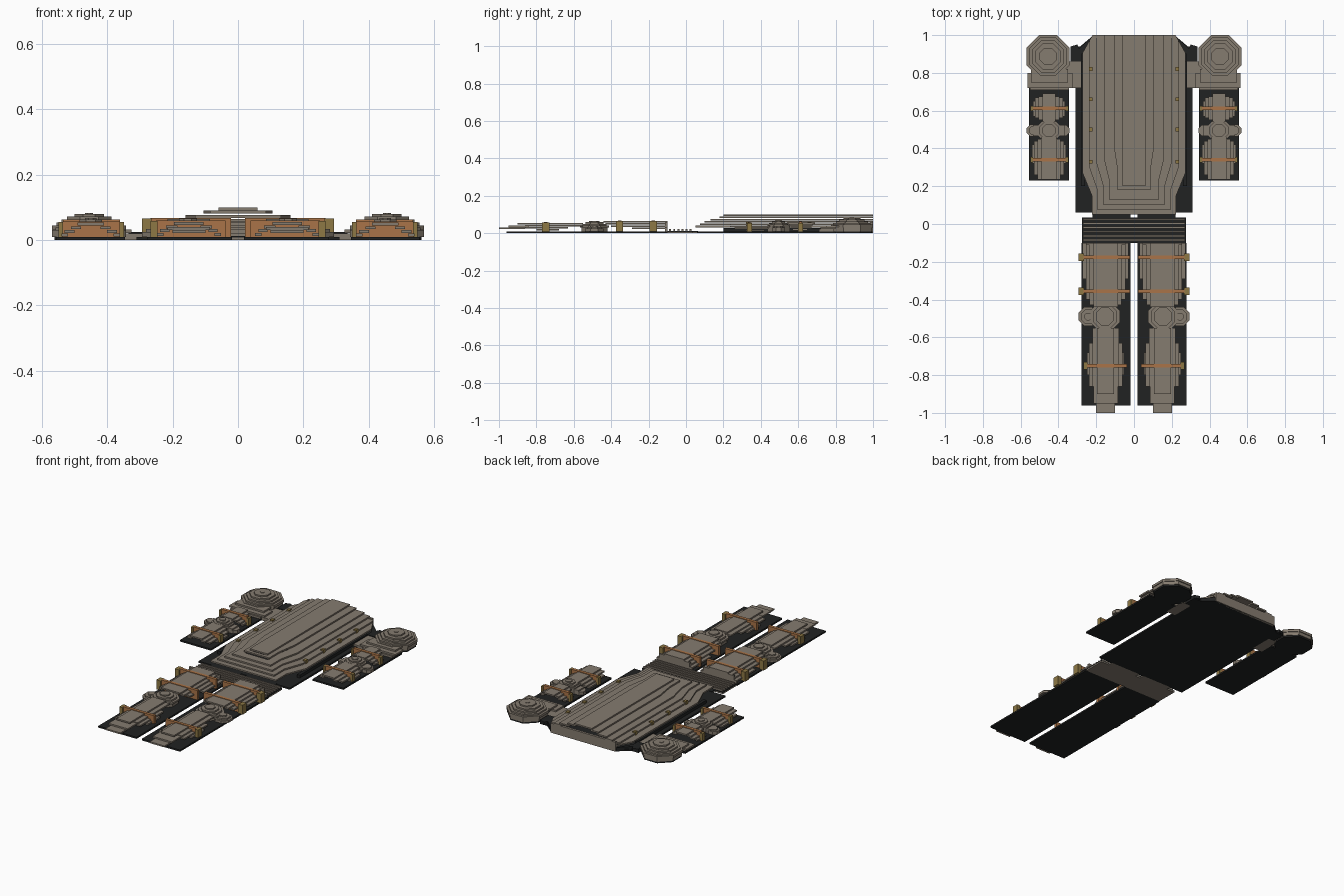
import bpy, bmesh, math


def mat(name, c):
    m = bpy.data.materials.new(name)
    m.diffuse_color = (*c, 1)
    return m


GREY = mat("armour grey", (0.235, 0.2, 0.16))
BLACK = mat("under suit black", (0.015, 0.016, 0.016))
ORANGE = mat("strap orange", (0.40, 0.175, 0.065))
GOLD = mat("buckle gold", (0.27, 0.19, 0.06))
T = 0.009  # plate thickness


def slab(bm, pts, z0, z1, s=1):
    """Extrude a flat outline between two heights; s=-1 mirrors it in x."""
    lo = [bm.verts.new((x * s, y, z0)) for x, y in pts]
    hi = [bm.verts.new((x * s, y, z1)) for x, y in pts]
    n = len(pts)
    bm.faces.new(lo[::-1])
    bm.faces.new(hi)
    for i in range(n):
        j = (i + 1) % n
        bm.faces.new((lo[i], lo[j], hi[j], hi[i]))


def rect(x0, x1, y0, y1):
    return [(x0, y0), (x1, y0), (x1, y1), (x0, y1)]


def octagon(cx, cy, a):
    r = a / math.cos(math.pi / 8)
    return [(cx + r * math.cos(math.pi * (2 * i + 1) / 8),
             cy + r * math.sin(math.pi * (2 * i + 1) / 8)) for i in range(8)]


def part(name, material, slabs, s=1):
    """One object from a list of (outline, bottom, top)."""
    bm = bmesh.new()
    for pts, z0, z1 in slabs:
        slab(bm, pts, z0, z1, s)
    bmesh.ops.recalc_face_normals(bm, faces=bm.faces)
    me = bpy.data.meshes.new(name)
    bm.to_mesh(me)
    bm.free()
    me.materials.append(material)
    ob = bpy.data.objects.new(name, me)
    bpy.context.collection.objects.link(ob)


def arch(cx, layers):
    """Stepped vaulted shell: top plate, then pairs of lower strips.
    layers: (half width, y0, y1, top z)"""
    out, prev = [], None
    for w, y0, y1, z in layers:
        if prev is None:
            out.append((rect(cx - w, cx + w, y0, y1), z - T, z))
        else:
            i = prev - 0.01
            out.append((rect(cx - w, cx - i, y0, y1), z - T, z))
            out.append((rect(cx + i, cx + w, y0, y1), z - T, z))
        prev = w
    return out


def dome(cx, cy, rings):
    return [(octagon(cx, cy, a), z0, z1) for a, z0, z1 in rings]


# ---- torso ----
half = [(0.31, 0.06), (0.31, 0.72), (0.295, 0.72), (0.295, 0.86), (0.335, 0.86),
        (0.335, 0.94), (0.285, 0.94), (0.22, 0.995)]
part("torso_backing", BLACK, [(half + [(-x, y) for x, y in half[::-1]], 0, 0.01)])

# stepped chest shell, each layer a U-shaped plate
shell = [(rect(-0.06, 0.06, 0.2, 1), 0.091, 0.1)]
steps = [(0.05, 0.105, 0.18, 0.2, 0.09), (0.095, 0.16, 0.13, 0.18, 0.077),
         (0.15, 0.198, 0.1, 0.15, 0.065), (0.188, 0.235, 0.075, 0.12, 0.053),
         (0.225, 0.272, 0.05, 0.1, 0.04)]
for xi, xo, y0, yi, z in steps:
    yo = 1 - max(0, xo - 0.22) * 1.8
    yn = 1 - max(0, xi - 0.22) * 1.8
    out = [(xo * 0.82, y0), (xo * 0.82, y0 + 0.1), (xo, y0 + 0.22), (xo, yo)]
    if yo < 1:
        out.append((0.22, 1) if xi < 0.22 else (xi, yn))
    inn = [(xi, yn)] if xi < 0.22 or yo == 1 else []
    inn += [(xi, y0 + 0.24), (xi * 0.82, y0 + 0.13), (xi * 0.82, yi)]
    h = out + inn
    shell.append((h + [(-x, y) for x, y in h[::-1]], z - T, z))
part("chest_shell", GREY, shell)
part("chest_end_wall", GREY, [(rect(-0.22, 0.22, 0.985, 1), 0, 0.058)])
part("chest_side_skirt", BLACK,
     [(rect(s * 0.27 - 0.01, s * 0.27 + 0.01, 0.2, 0.86), 0.008, 0.028) for s in (-1, 1)])
part("chest_rivets", GOLD, [(rect(s * 0.228 - 0.009, s * 0.228 + 0.009, y - 0.01, y + 0.01), 0.035, 0.061)
                            for s in (-1, 1) for y in (0.33, 0.5, 0.66, 0.82)])

# ---- belt ----
part("belt_plate", GREY, [(rect(-0.275, 0.275, -0.1, 0.035), 0, 0.007),
                          (rect(-0.22, -0.018, 0.03, 0.065), 0, 0.007),
                          (rect(0.018, 0.22, 0.03, 0.065), 0, 0.007)])
part("belt_cover", BLACK, [(rect(-0.275, 0.275, -0.1, 0.035), 0.007, 0.012),
                           (rect(-0.22, -0.018, 0.03, 0.065), 0.007, 0.012),
                           (rect(0.018, 0.22, 0.03, 0.065), 0.007, 0.012)])
part("belt_ribs", GREY, [(rect(-0.27, 0.27, y - 0.005, y + 0.005), 0.01, 0.022)
                         for y in (-0.085, -0.063, -0.041, -0.019, 0.003, 0.025)])

for s, side in ((-1, "left"), (1, "right")):
    # ---- shoulder ----
    part(side + "_shoulder_corner", BLACK, [([(0.22, 0.995), (0.275, 0.9), (0.275, 0.86), (0.335, 0.86),
                                              (0.335, 0.94), (0.3, 0.95), (0.29, 0.93)], 0.005, 0.024)], s)
    part(side + "_shoulder_link", GREY, [(rect(0.27, 0.36, 0.72, 0.86), 0, 0.02)], s)
    part(side + "_shoulder_backing", BLACK, [(octagon(0.455, 0.887, 0.105), 0, 0.01)], s)
    part(side + "_shoulder_dome", GREY, dome(0.455, 0.887, [
        (0.108, 0.01, 0.03), (0.113, 0.03, 0.045), (0.1, 0.045, 0.054), (0.085, 0.054, 0.063),
        (0.068, 0.063, 0.072), (0.045, 0.072, 0.08), (0.012, 0.08, 0.083)]), s)
    part(side + "_shoulder_skirt", GREY, [(rect(0.325, 0.565, 0.72, 0.8), 0.022, 0.032),
                                          (rect(0.345, 0.55, 0.71, 0.79), 0.01, 0.022),
                                          (rect(0.35, 0.545, 0.75, 0.82), 0.032, 0.042)], s)

    # ---- arm ----
    cx = 0.45
    part(side + "_arm_backing", BLACK, [(rect(0.345, 0.555, 0.23, 0.8), 0, 0.01)], s)
    part(side + "_upper_arm_shell", GREY, arch(cx, [
        (0.035, 0.54, 0.69, 0.058), (0.055, 0.55, 0.675, 0.048),
        (0.075, 0.56, 0.67, 0.036), (0.085, 0.57, 0.65, 0.024)]), s)
    part(side + "_forearm_shell", GREY, arch(cx, [
        (0.04, 0.235, 0.46, 0.053), (0.06, 0.235, 0.45, 0.042),
        (0.08, 0.26, 0.44, 0.031), (0.09, 0.32, 0.42, 0.02)]), s)
    part(side + "_elbow", GREY, dome(cx, 0.495, [
        (0.06, 0.01, 0.045), (0.05, 0.045, 0.054), (0.035, 0.054, 0.062), (0.018, 0.062, 0.067)])
        + [(rect(0.365, 0.535, 0.465, 0.525), 0.01, 0.038)]
        + dome(0.535, 0.495, [(0.033, 0.01, 0.03), (0.022, 0.03, 0.038)])
        + dome(0.372, 0.495, [(0.03, 0.01, 0.03)]), s)
    part(side + "_arm_straps", ORANGE, [(rect(0.36, 0.535, y - 0.009, y + 0.009), 0.008, z)
                                        for y, z in ((0.612, 0.062), (0.34, 0.057))], s)
    part(side + "_arm_buckles", GOLD, [(rect(x, x + 0.014, y - 0.014, y + 0.014), 0.008, 0.055)
                                       for x in (0.348, 0.535) for y in (0.612, 0.34)], s)

    # ---- leg ----
    cx = 0.15
    part(side + "_leg_backing", BLACK, [(rect(0.018, 0.278, -0.96, -0.1), 0, 0.01)], s)
    part(side + "_thigh_shell", GREY, arch(cx, [
        (0.065, -0.44, -0.1, 0.065), (0.085, -0.43, -0.1, 0.054),
        (0.105, -0.4, -0.1, 0.042), (0.122, -0.29, -0.1, 0.03)]), s)
    part(side + "_thigh_end_wall", GREY, [(rect(0.03, 0.272, -0.112, -0.1), 0.005, 0.03),
                                          (rect(0.045, 0.255, -0.112, -0.1), 0.03, 0.056)], s)
    part(side + "_knee", GREY, dome(0.153, -0.49, [
        (0.07, 0.01, 0.038), (0.078, 0.03, 0.04), (0.064, 0.04, 0.05), (0.048, 0.05, 0.059),
        (0.028, 0.059, 0.066)])
        + dome(0.243, -0.49, [(0.05, 0.01, 0.024), (0.038, 0.024, 0.034), (0.02, 0.034, 0.042)]), s)
    part(side + "_shin_shell", GREY, arch(cx, [
        (0.045, -0.9, -0.55, 0.055), (0.07, -0.86, -0.55, 0.044),
        (0.088, -0.86, -0.63, 0.033), (0.098, -0.8, -0.68, 0.022)]), s)
    part(side + "_foot_plate", GREY, [(rect(0.1, 0.2, -1, -0.86), 0.021, 0.03),
                                      (rect(0.085, 0.215, -0.95, -0.84), 0.031, 0.04)], s)
    part(side + "_leg_straps", ORANGE, [
        (rect(0.022, 0.268, -0.184, -0.166), 0.008, 0.068),
        (rect(0.022, 0.268, -0.364, -0.346), 0.008, 0.068),
        (rect(0.038, 0.25, -0.759, -0.741), 0.008, 0.059)], s)
    part(side + "_leg_buckles", GOLD, [
        (rect(0.264, 0.293, -0.195, -0.156), 0.008, 0.066),
        (rect(0.264, 0.293, -0.375, -0.336), 0.008, 0.066),
        (rect(0.246, 0.268, -0.77, -0.731), 0.008, 0.058)], s)
